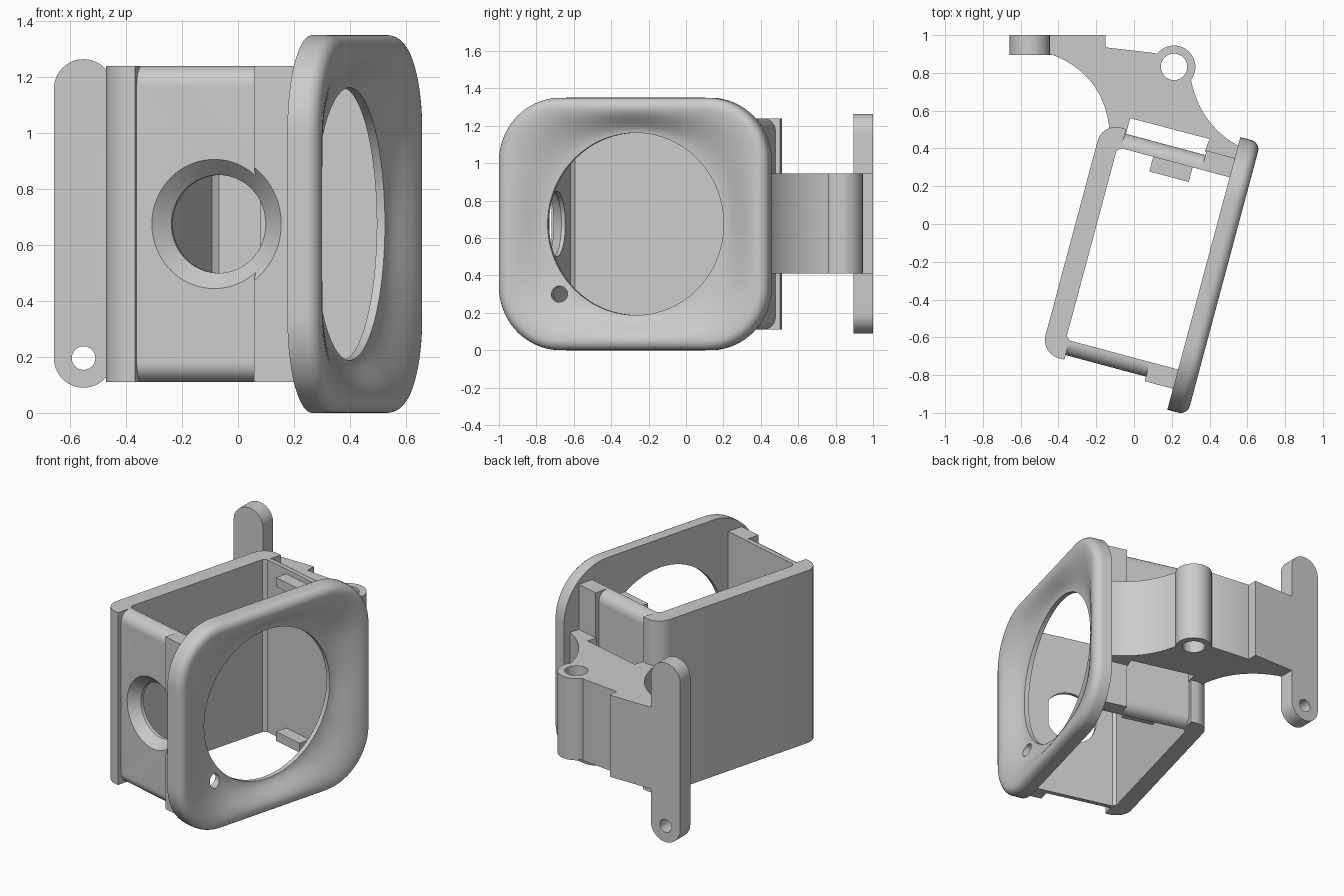
import bpy, bmesh
from math import sin, cos, pi, radians, hypot
from mathutils import Matrix, Vector

if "Cube" in bpy.data.objects:
    bpy.data.objects.remove(bpy.data.objects["Cube"])

TILT = radians(-15)      # the housing is turned about z
VC, ZC = -0.157, 0.675   # centre of the housing in its own frame


def finish(bm, name, rot=0.0):
    bmesh.ops.recalc_face_normals(bm, faces=bm.faces)
    me = bpy.data.meshes.new(name)
    bm.to_mesh(me)
    bm.free()
    ob = bpy.data.objects.new(name, me)
    ob.rotation_euler.z = rot
    bpy.context.collection.objects.link(ob)
    return ob


def prism(name, pts, lo, hi, axis='z', rot=0.0):
    """Extrude a 2D outline along an axis."""
    place = {'x': lambda a, b, h: (h, a, b),
             'y': lambda a, b, h: (a, h, b),
             'z': lambda a, b, h: (a, b, h)}[axis]
    bm = bmesh.new()
    ends = [[bm.verts.new(place(a, b, h)) for a, b in pts] for h in (lo, hi)]
    for e in ends:
        bm.faces.new(e)
    n = len(pts)
    for i in range(n):
        j = (i + 1) % n
        bm.faces.new((ends[0][i], ends[0][j], ends[1][j], ends[1][i]))
    return finish(bm, name, rot)


def rect(a0, a1, b0, b1):
    return [(a0, b0), (a1, b0), (a1, b1), (a0, b1)]


def arc(cx, cy, r, d0, d1, n=12):
    return [(cx + r * cos(radians(d0 + (d1 - d0) * i / n)),
             cy + r * sin(radians(d0 + (d1 - d0) * i / n))) for i in range(n + 1)]


def curve(p, c, q, n=20):
    p, c, q = Vector(p), Vector(c), Vector(q)
    return [tuple((1 - t) ** 2 * p + 2 * t * (1 - t) * c + t * t * q)
            for t in (i / n for i in range(n + 1))]


def rod(name, p, q, r1, r2=None, squash=1.0, rot=0.0):
    """Cylinder or cone from p to q, optionally flattened sideways."""
    p, q = Vector(p), Vector(q)
    d = q - p
    bm = bmesh.new()
    bmesh.ops.create_cone(bm, cap_ends=True, segments=64, radius1=r1,
                          radius2=r1 if r2 is None else r2, depth=d.length)
    bm.transform(Matrix.Diagonal((1, squash, 1, 1)))
    side = Vector((0, 0, 1)) if abs(d.normalized().z) < 0.9 else Vector((1, 0, 0))
    z = d.normalized()
    m = Matrix((side, z.cross(side), z)).transposed().to_4x4()
    bm.transform(Matrix.Translation((p + q) / 2) @ m)
    return finish(bm, name, rot)


def boolean(ob, tools, op='DIFFERENCE'):
    for t in tools:
        t.hide_render = True
        mod = ob.modifiers.new("cut", 'BOOLEAN')
        mod.operation, mod.object, mod.solver = op, t, 'EXACT'
        bpy.context.view_layer.objects.active = ob
        bpy.ops.object.modifier_apply(modifier=mod.name)


# Face plate: rounded square blending into a dished round opening
def plate_radius(a, inset, hw=0.747, hh=0.675, r=0.34):
    lo, hi = 0.0, 1.5
    for _ in range(40):
        m = (lo + hi) / 2
        dx, dy = abs(m * cos(a)) - hw + r, abs(m * sin(a)) - hh + r
        d = hypot(max(dx, 0), max(dy, 0)) + min(max(dx, dy), 0) - r
        lo, hi = (m, hi) if d < -inset else (lo, m)
    return lo


N, R = 160, 0.487
rings = [(0.425, 0.0, 0.0)]                      # u, inset, blend to circle
rings += [(0.485 + 0.05 * sin(t), 0.05 * (1 - cos(t)), 0.0)
          for t in (pi / 2 * i / 6 for i in range(7))]
rings += [(0.455 + 0.08 * (0.5 + 0.5 * cos(pi * t)) ** 0.9, 0.05, t)
          for t in (i / 12 for i in range(1, 13))]
rings += [(0.425, 0.05, 1.0)]
bm = bmesh.new()
loops = []
for u, inset, b in rings:
    loop = []
    for i in range(N):
        a = 2 * pi * i / N
        rad = plate_radius(a, inset) * (1 - b) + R * b
        loop.append(bm.verts.new((u, VC + rad * cos(a), ZC + rad * sin(a))))
    loops.append(loop)
for k in range(len(loops)):
    A, B = loops[k], loops[(k + 1) % len(loops)]
    for i in range(N):
        j = (i + 1) % N
        bm.faces.new((A[i], A[j], B[j], B[i]))
face_plate = finish(bm, "face_plate", TILT)
pin_hole = rod("pin_hole_cutter", (0.3, -0.575, 0.3), (0.7, -0.575, 0.3), 0.043, rot=TILT)
boolean(face_plate, [pin_hole])

# Back wall with rounded outer corners and short returns
Z0, Z1 = 0.11, 1.24
outline = [(-0.17, -0.789), (-0.17, -0.684), (-0.19, -0.664), (-0.19, 0.35),
           (-0.17, 0.37), (-0.17, 0.475)]
outline += arc(-0.2, 0.375, 0.1, 90, 180) + arc(-0.2, -0.689, 0.1, 180, 270)
back_wall = prism("back_wall", outline, Z0, Z1, rot=TILT)

# Side walls, flanges against the plate, inner tabs
parts = [face_plate, back_wall]
walls = {}
for s, side in ((-1, "near"), (1, "far")):
    def v(d):
        return VC + s * d
    prof = [(v(0.527), Z0), (v(0.527), Z1)]
    prof += [(v(a), b) for a, b in arc(0.537, Z1 - 0.07, 0.07, 90, 0)]
    prof += [(v(a), b) for a, b in arc(0.537, Z0 + 0.07, 0.07, 0, -90)]
    wall = prism(side + "_side_wall", prof, -0.18, 0.43, 'x', TILT)
    flange = prism(side + "_flange",
                   rect(0.27, 0.43, *sorted((v(0.527), v(0.632)))), Z0, Z1, rot=TILT)
    walls[s] = (wall, flange)
    parts += [wall, flange]
for zc in (0.17, 2 * ZC - 0.17):
    parts.append(prism("inner_tab", rect(0.006, 0.222, 0.29, 0.38),
                       zc - 0.03, zc + 0.03, rot=TILT))

# Countersunk side opening
cone = rod("countersink_cutter", (0.117, -0.80, ZC), (0.117, -0.705, ZC), 0.265, 0.175, rot=TILT)
bore = rod("bore_cutter", (0.117, -0.9, ZC), (0.117, -0.6, ZC), 0.175, rot=TILT)
boolean(walls[-1][0], [cone, bore])
boolean(walls[-1][1], [cone])

# Slanted screw channels through the near wall and back wall
helpers = [pin_hole, cone, bore]
for zc in (0.217, 2 * ZC - 0.217):
    ch = rod("channel_cutter", (-0.02, -0.828, zc), (-0.36, -0.272, zc), 0.06,
             squash=0.68, rot=TILT)
    boolean(walls[-1][0], [ch])
    boolean(back_wall, [ch])
    helpers.append(ch)

# Arm joining the housing to the mount, with a pivot boss
outline = [(-0.5, 1.0), (-0.15, 1.0), (-0.15, 0.935), (0.11, 0.905)]
outline += curve((0.30, 0.77), (0.35, 0.52), (0.56, 0.41))
outline += [(0.535, 0.345), (0.375, 0.385), (0.40, 0.45), (-0.02, 0.56),
            (-0.05, 0.45), (-0.13, 0.45)]
outline += curve((-0.13, 0.5), (-0.16, 0.79), (-0.43, 0.895)) + [(-0.5, 0.895)]
arm = prism("arm", outline, 0.41, 0.945)
boss = rod("boss_helper", (0.212, 0.832, 0.41), (0.212, 0.832, 0.945), 0.113)
boss_bore = rod("boss_bore_cutter", (0.212, 0.832, 0.3), (0.212, 0.832, 1.1), 0.07)
boolean(arm, [boss], 'UNION')
boolean(arm, [boss_bore])

# Mounting strip with two screw holes
strip = prism("mounting_strip", arc(-0.552, 1.158, 0.106, 0, 180, 24)
              + arc(-0.552, 0.196, 0.106, 180, 360, 24), 0.895, 1.0, 'y')
screws = [rod("screw_cutter", (-0.552, 0.8, z), (-0.552, 1.1, z), 0.042)
          for z in (0.196, 1.158)]
boolean(strip, screws)
parts += [arm, strip]

# Remove helpers, smooth the curved surfaces
for h in helpers + screws + [boss, boss_bore]:
    bpy.data.objects.remove(h)
bpy.ops.object.select_all(action='DESELECT')
for p in parts:
    p.select_set(True)
bpy.context.view_layer.objects.active = parts[0]
bpy.ops.object.shade_smooth_by_angle(angle=radians(30))
